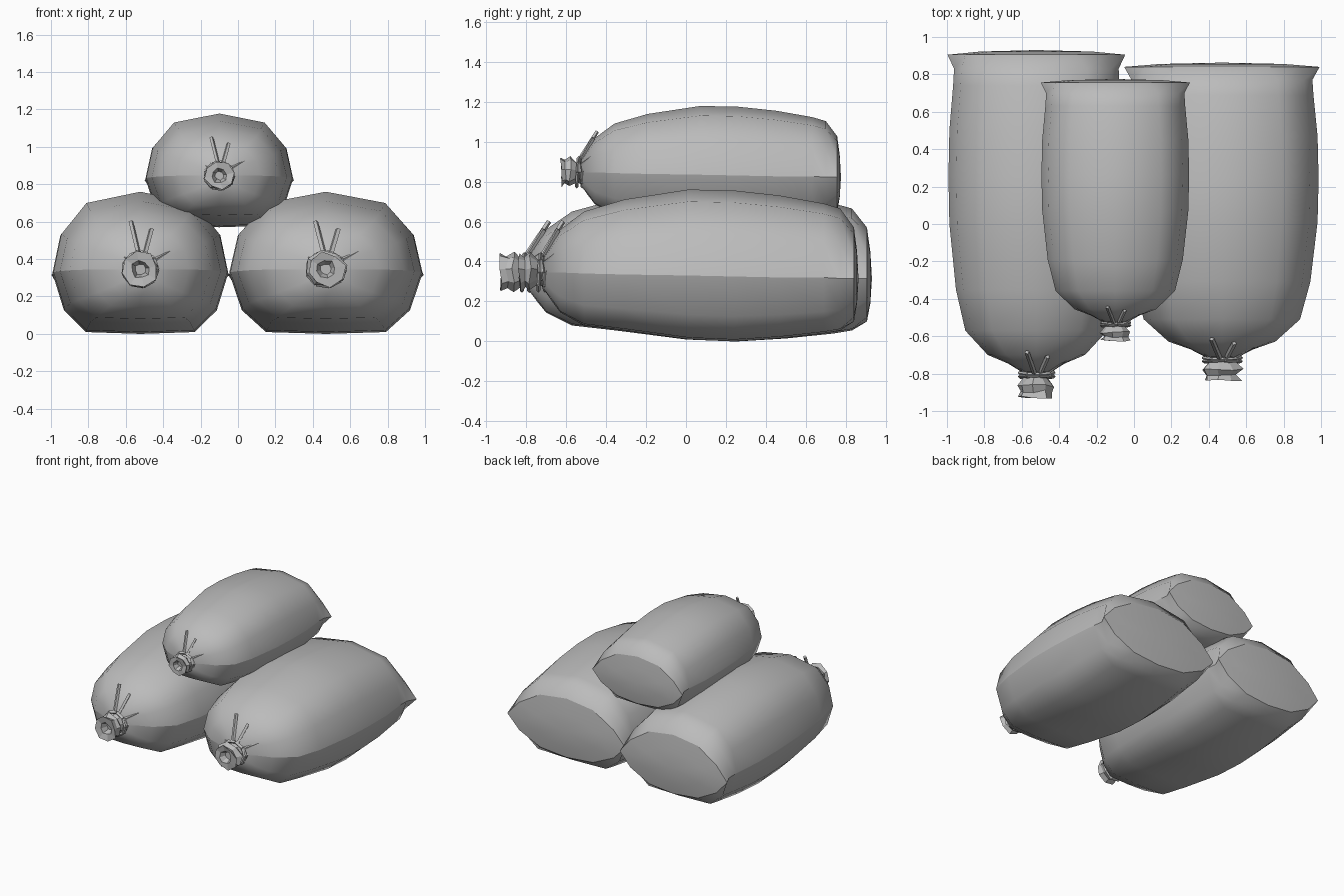
import bpy, bmesh, math, random
from mathutils import Vector, Matrix

random.seed(4)
cube = bpy.data.objects.get("Cube")
if cube:
    bpy.data.objects.remove(cube)

cloth = bpy.data.materials.new("grey_cloth")
cloth.use_nodes = True
grey = (0.5, 0.5, 0.5, 1)
cloth.diffuse_color = grey
cloth.node_tree.nodes["Principled BSDF"].inputs["Base Color"].default_value = grey

NECK_Z = 0.345


def finish(name, bm, place):
    bmesh.ops.recalc_face_normals(bm, faces=bm.faces)
    bm.transform(place)
    me = bpy.data.meshes.new(name)
    bm.to_mesh(me)
    bm.free()
    me.materials.append(cloth)
    ob = bpy.data.objects.new(name, me)
    bpy.context.collection.objects.link(ob)


def bridge(bm, a, b):
    n = len(a)
    return [bm.faces.new((a[i], a[(i + 1) % n], b[(i + 1) % n], b[i])) for i in range(n)]


# Half section of the sack: share of half width, share of height from the side line
HALF = [(0, 1), (.62, .86), (.91, .47), (1, 0), (.87, -.61), (.62, -.97), (0, -1)]
LENS = [(0, 1), (.45, .88), (.8, .45), (1, 0), (.8, -.5), (.45, -.9), (0, -1)]
# Stations along the sack: y, half width, bottom, top, side line
STATIONS = [
    (-.79, .08, .26, .43, .345), (-.745, .16, .20, .50, .345),
    (-.70, .26, .145, .56, .345), (-.57, .38, .08, .65, .34),
    (-.35, .43, .055, .71, .335), (0, .465, .01, .76, .33),
    (.25, .47, 0, .755, .325), (.5, .465, .015, .73, .32),
    (.74, .445, .04, .69, .32), (.83, .44, .055, .665, .315),
    (.905, .475, .10, .57, .315), (.922, .3, .19, .45, .315)]
SEAM = 10


def sack(name, place):
    bm = bmesh.new()
    rings = []
    for k, (y, w, lo, hi, mid) in enumerate(STATIONS):
        half = LENS if k >= SEAM else HALF
        loop = half + [(-u, v) for u, v in half[-2:0:-1]]
        ring = []
        for i, (u, v) in enumerate(loop):
            pinch = (1, .96)[i % 2] if k == 1 else 1
            z = mid + v * ((hi - mid) if v > 0 else (mid - lo)) * pinch
            ring.append(bm.verts.new((u * w * pinch, y, z)))
        rings.append(ring)
    for a, b in zip(rings, rings[1:]):
        bridge(bm, a, b)
    bm.faces.new(rings[0])
    # Bulged end panel
    tip = bm.verts.new((0, .93, .315))
    last = rings[-1]
    for i in range(len(last)):
        bm.faces.new((last[i], last[(i + 1) % len(last)], tip))
    for f in bm.faces:
        f.smooth = True
    # Crisp side folds and end seam
    sides = [(a[i], b[i]) for a, b in zip(rings[:SEAM], rings[1:SEAM + 1]) for i in (3, 9)]
    seam = rings[SEAM]
    sides += [(seam[i], seam[i - 1]) for i in range(len(seam))]
    for pair in sides:
        bm.edges.get(pair).smooth = False
    finish(name, bm, place)


def ruffle(name, place):
    # Gathered cloth mouth, open at the front
    bm = bmesh.new()
    rings = []
    for y, r in [(-.77, .085), (-.82, .065), (-.865, .1), (-.895, .08),
                 (-.925, .095), (-.92, .05), (-.87, .03)]:
        ring = []
        for i in range(8):
            a = math.tau * i / 8 + .2
            q = r * random.uniform(.85, 1.08)
            ring.append(bm.verts.new((q * math.cos(a), y + random.uniform(-.008, .008),
                                      NECK_Z + q * math.sin(a))))
        rings.append(ring)
    for a, b in zip(rings, rings[1:]):
        bridge(bm, a, b)
    bm.faces.new(rings[-1])
    finish(name, bm, place)


def rod(bm, a, b, r1, r2, sides=4):
    a, b = Vector(a), Vector(b)
    turn = (b - a).to_track_quat('Z', 'Y').to_matrix().to_4x4()
    bmesh.ops.create_cone(bm, cap_ends=True, segments=sides, radius1=r1, radius2=r2,
                          depth=(b - a).length,
                          matrix=Matrix.Translation((a + b) / 2) @ turn)


def cord(name, place):
    bm = bmesh.new()
    # Wound loops
    for y, tilt in [(-.775, .1), (-.795, -.12), (-.815, .06)]:
        pts = []
        for i in range(9):
            a = math.tau * i / 9
            pts.append((.092 * math.cos(a), y + tilt * .092 * math.sin(a),
                        NECK_Z + .092 * math.sin(a)))
        for i in range(9):
            rod(bm, pts[i - 1], pts[i], .011, .011)
    # Loose ends
    rod(bm, (-.01, -.80, .43), (-.05, -.685, .60), .013, .013)
    rod(bm, (.025, -.79, .43), (.06, -.71, .56), .013, .013)
    finish(name, bm, place)


def gathers(name, place):
    # Tapering folds fanning out from the neck
    bm = bmesh.new()
    for deg, reach, size in [(35, .26, .03), (78, .17, .025), (140, .19, .028),
                             (200, .15, .025), (228, .25, .032), (285, .15, .025),
                             (330, .18, .025)]:
        c, s = math.cos(math.radians(deg)), math.sin(math.radians(deg))
        rod(bm, (.06 * c, -.78, NECK_Z + .06 * s),
            (reach * c, -.775 + reach * .34, NECK_Z + reach * .85 * s), size, .004, 5)
    finish(name, bm, place)


# Three sacks: name, position, scale
for label, pos, size in [("left_stack", (.47, .012, 0), (1.1, .915, 1)),
                         ("right_stack", (-.522, 0, 0), (1, 1, 1)),
                         ("top", (-.1, .073, .57), (.84, .755, .8))]:
    place = Matrix.Translation(pos) @ Matrix.Diagonal((*size, 1))
    sack(label + "_sack", place)
    ruffle(label + "_ruffle", place)
    cord(label + "_cord", place)
    gathers(label + "_gathers", place)
